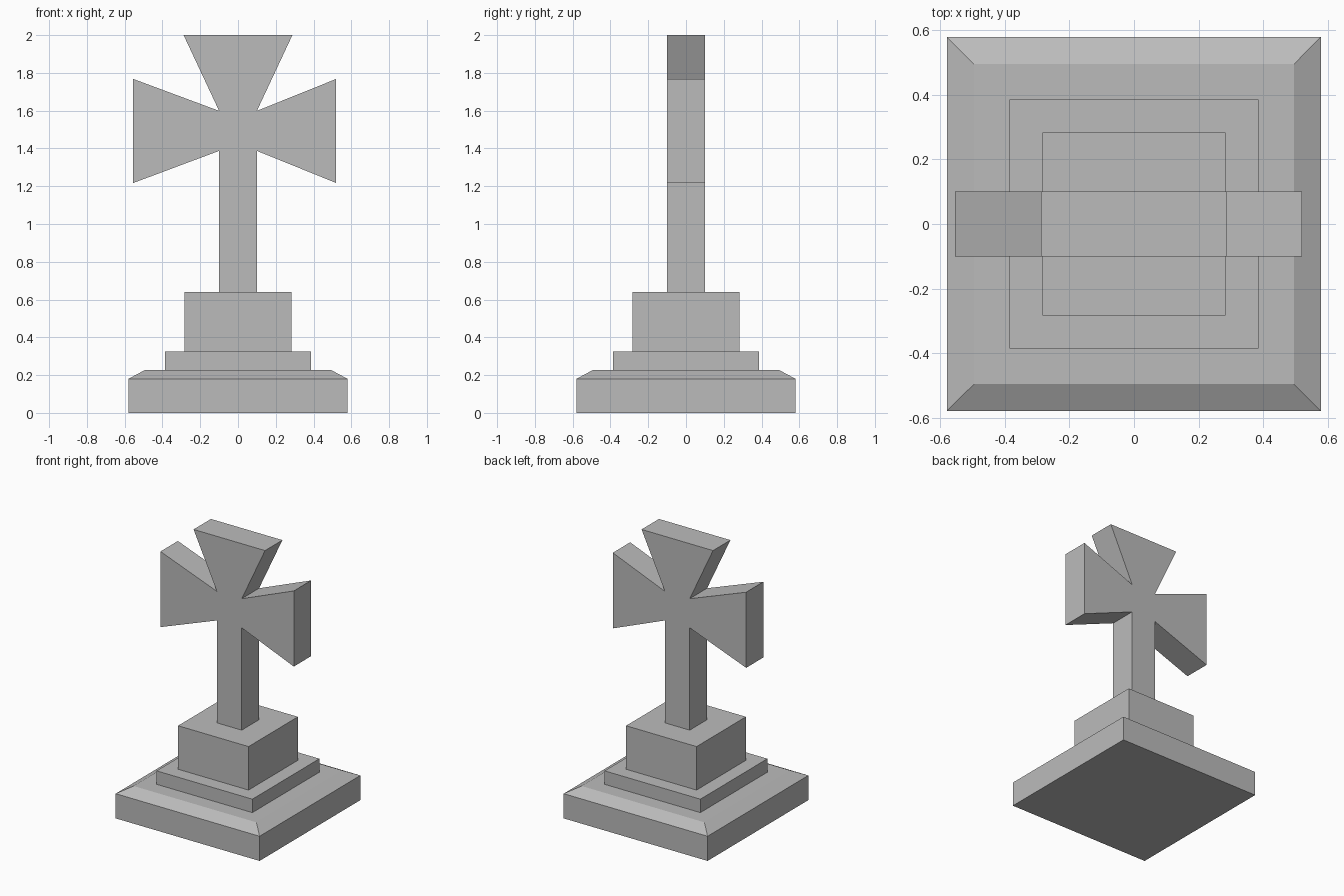
import bpy
import bmesh

cube = bpy.data.objects.get("Cube")
if cube:
    bpy.data.objects.remove(cube, do_unlink=True)

# Single stone colour
stone = bpy.data.materials.new("grey_stone")
stone.use_nodes = True
colour = (0.5, 0.5, 0.5, 1)
stone.diffuse_color = colour
stone.node_tree.nodes["Principled BSDF"].inputs["Base Color"].default_value = colour


def finish(name, bm):
    bmesh.ops.recalc_face_normals(bm, faces=bm.faces)
    mesh = bpy.data.meshes.new(name)
    bm.to_mesh(mesh)
    bm.free()
    mesh.materials.append(stone)
    obj = bpy.data.objects.new(name, mesh)
    bpy.context.collection.objects.link(obj)
    return obj


def square_block(name, half, bottom, top, chamfer=None):
    """Square block; chamfer = (half width, height) of a sloped top."""
    bm = bmesh.new()
    bmesh.ops.create_cube(bm, size=1)
    for v in bm.verts:
        v.co.x *= 2 * half
        v.co.y *= 2 * half
        v.co.z = top if v.co.z > 0 else bottom
    if chamfer:
        inner, peak = chamfer
        lid = max(bm.faces, key=lambda f: f.calc_center_median().z)
        new = bmesh.ops.extrude_face_region(bm, geom=[lid])["geom"]
        bmesh.ops.delete(bm, geom=[lid], context="FACES_ONLY")
        for v in (g for g in new if isinstance(g, bmesh.types.BMVert)):
            v.co.x *= inner / half
            v.co.y *= inner / half
            v.co.z = peak
    return finish(name, bm)


# Stepped base
square_block("plinth", 0.58, 0, 0.18, chamfer=(0.495, 0.226))
square_block("base_step", 0.386, 0.226, 0.324)
square_block("pedestal", 0.284, 0.324, 0.641)

# Flared cross, cut from one outline
outline = [
    (-0.1, 0.641), (0.1, 0.641), (0.1, 1.387), (0.52, 1.217),
    (0.52, 1.768), (0.1, 1.599), (0.288, 2), (-0.288, 2),
    (-0.1, 1.599), (-0.555, 1.768), (-0.555, 1.217), (-0.1, 1.387),
]
bm = bmesh.new()
face = bm.faces.new([bm.verts.new((x, -0.1, z)) for x, z in outline])
new = bmesh.ops.extrude_face_region(bm, geom=[face])["geom"]
for v in (g for g in new if isinstance(g, bmesh.types.BMVert)):
    v.co.y = 0.1
finish("flared_cross", bm)
